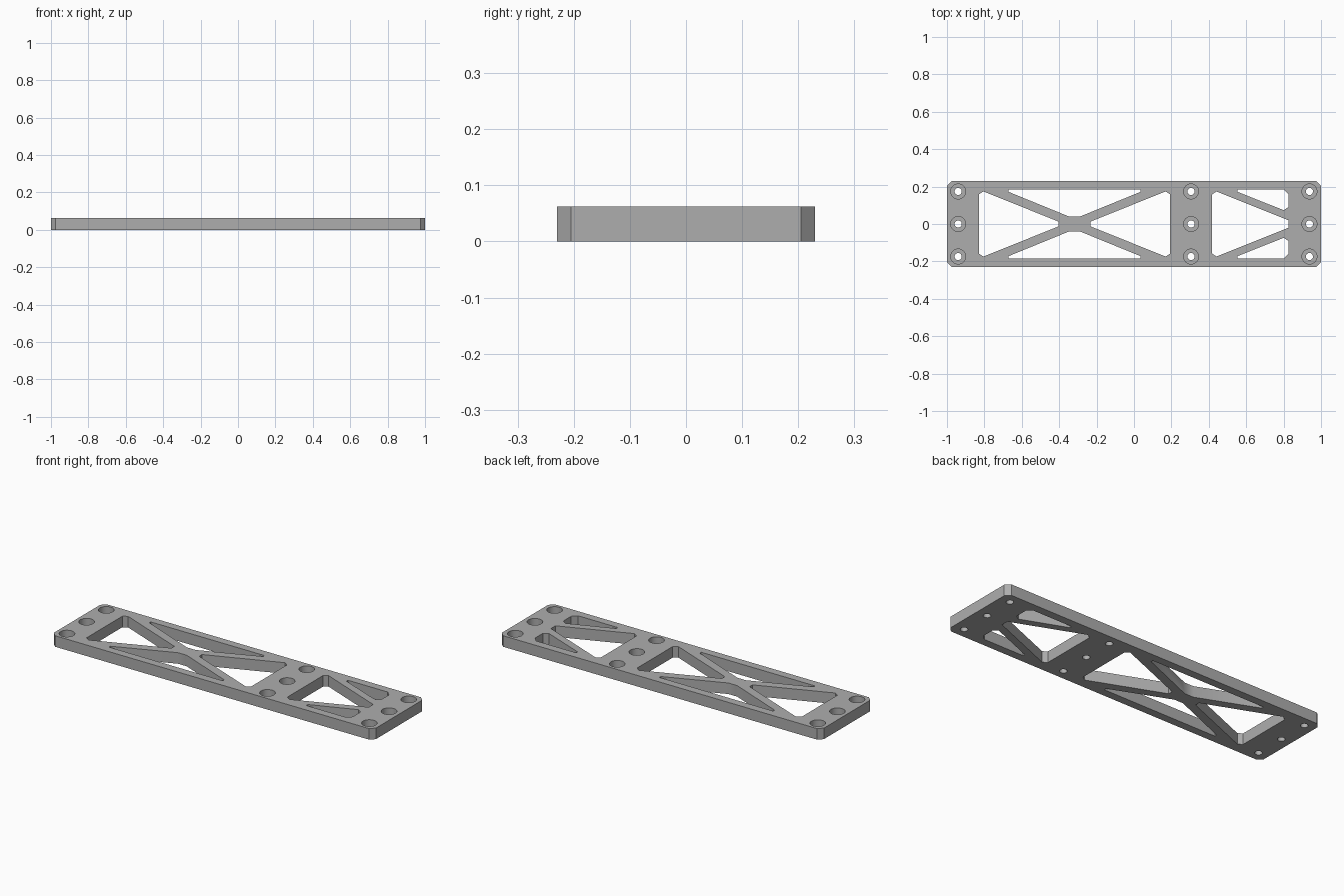
import bpy, bmesh
from math import cos, sin, tau

if "Cube" in bpy.data.objects:
    bpy.data.objects.remove(bpy.data.objects["Cube"])

HEIGHT, HALF_WIDTH = 0.062, 0.23
BORE_FLOOR = 0.022

metal = bpy.data.materials.new("light grey metal")
metal.use_nodes = True
grey = (0.42, 0.42, 0.42, 1)
metal.diffuse_color = grey
metal.node_tree.nodes["Principled BSDF"].inputs["Base Color"].default_value = grey


def loft(bm, rings):
    """Closed solid through stacked rings of equal point count."""
    loops = [[bm.verts.new(p) for p in ring] for ring in rings]
    for low, high in zip(loops, loops[1:]):
        for i in range(len(low)):
            j = (i + 1) % len(low)
            bm.faces.new((low[i], low[j], high[j], high[i]))
    bm.faces.new(loops[0][::-1])
    bm.faces.new(loops[-1])


def prism(bm, outline, z0, z1):
    loft(bm, [[(x, y, z) for x, y in outline] for z in (z0, z1)])


def mirror_y(points):
    return [(x, -y) for x, y in reversed(points)]


def circle(x, y, r, z, n=32):
    return [(x + r * cos(tau * i / n), y + r * sin(tau * i / n), z) for i in range(n)]


def make_object(name, bm):
    bmesh.ops.recalc_face_normals(bm, faces=bm.faces)
    mesh = bpy.data.meshes.new(name)
    bm.to_mesh(mesh)
    bm.free()
    mesh.materials.append(metal)
    obj = bpy.data.objects.new(name, mesh)
    bpy.context.collection.objects.link(obj)
    return obj


# Plate with chamfered corners
bm = bmesh.new()
edge = [(1, 0.205), (0.975, HALF_WIDTH), (-0.975, HALF_WIDTH), (-1, 0.205)]
prism(bm, edge + mirror_y(edge), 0, HEIGHT)
plate = make_object("truss_plate", bm)

# Windows between the diagonal braces, each given by its upper half
bm = bmesh.new()
symmetric = [
    [(-0.404, 0.013), (-0.805, 0.174), (-0.829, 0.158)],
    [(0.193, 0.158), (0.169, 0.174), (-0.232, 0.013)],
    [(0.825, 0.02), (0.441, 0.174), (0.417, 0.158)],
]
for half in symmetric:
    prism(bm, half + mirror_y(half), -0.1, 0.2)

side_windows = [
    [(-0.671, 0.185), (-0.671, 0.172), (-0.345, 0.039),
     (-0.291, 0.039), (0.035, 0.172), (0.035, 0.185)],
    [(0.553, 0.185), (0.553, 0.172), (0.8, 0.074),
     (0.825, 0.09), (0.825, 0.16), (0.8, 0.185)],
]
for outline in side_windows:
    prism(bm, outline, -0.1, 0.2)
    prism(bm, mirror_y(outline), -0.1, 0.2)

# Counterbored screw holes
for x in (-0.94, 0.305, 0.938):
    for y in (-0.174, 0, 0.174):
        steps = ((0.019, -0.1), (0.019, BORE_FLOOR), (0.04, BORE_FLOOR), (0.04, 0.2))
        loft(bm, [circle(x, y, r, z) for r, z in steps])
cutter = make_object("window_and_hole_cutter", bm)
cutter.hide_render = True

# Cut the plate, then discard the cutter
cut = plate.modifiers.new("cut", "BOOLEAN")
cut.operation, cut.solver, cut.object = "DIFFERENCE", "EXACT", cutter
bpy.context.view_layer.objects.active = plate
plate.select_set(True)
bpy.ops.object.modifier_apply(modifier=cut.name)
bpy.data.objects.remove(cutter)
bpy.ops.object.shade_smooth_by_angle(angle=0.5)
